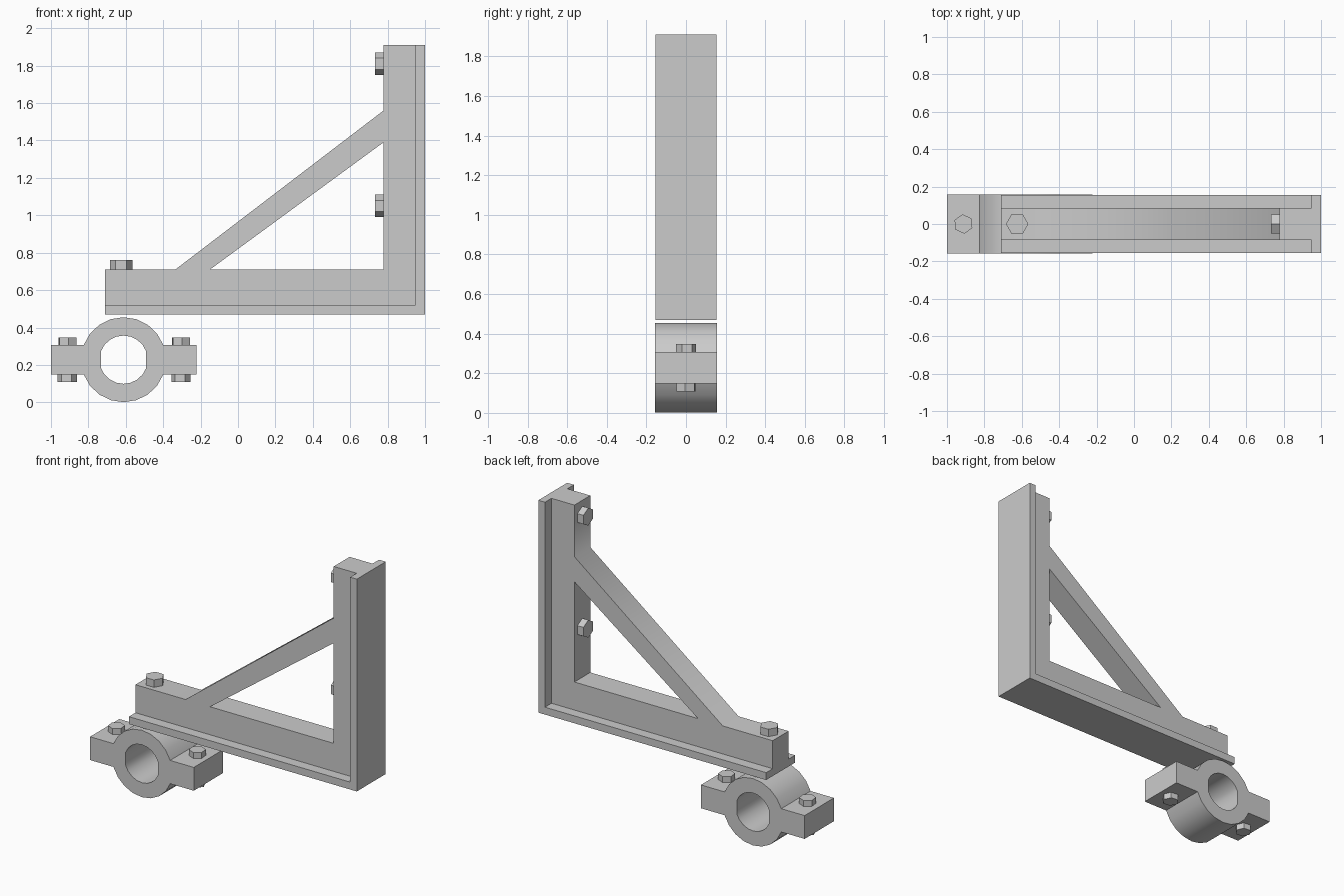
import bpy, bmesh, math
from mathutils import Matrix, Vector

cube = bpy.data.objects.get("Cube")
if cube:
    bpy.data.objects.remove(cube)

grey = bpy.data.materials.new("steel grey")
grey.use_nodes = True
grey.diffuse_color = (0.6, 0.6, 0.6, 1)
grey.node_tree.nodes["Principled BSDF"].inputs["Base Color"].default_value = (0.6, 0.6, 0.6, 1)


def finish(bm, name):
    bmesh.ops.recalc_face_normals(bm, faces=bm.faces)
    mesh = bpy.data.meshes.new(name)
    bm.to_mesh(mesh)
    bm.free()
    mesh.materials.append(grey)
    obj = bpy.data.objects.new(name, mesh)
    bpy.context.collection.objects.link(obj)
    bpy.ops.object.select_all(action='DESELECT')
    obj.select_set(True)
    bpy.context.view_layer.objects.active = obj
    bpy.ops.object.shade_smooth_by_angle(angle=math.radians(55))
    return obj


def plate(name, half_depth, *loops):
    """Extrude an x-z outline (further loops are holes) along y."""
    bm = bmesh.new()
    edges = []
    for loop in loops:
        verts = [bm.verts.new((x, -half_depth, z)) for x, z in loop]
        edges += [bm.edges.new((v, verts[i - 1])) for i, v in enumerate(verts)]
    bmesh.ops.triangle_fill(bm, edges=edges, use_beauty=True, normal=(0, -1, 0))
    ext = bmesh.ops.extrude_face_region(bm, geom=bm.faces[:])
    moved = [g for g in ext["geom"] if isinstance(g, bmesh.types.BMVert)]
    bmesh.ops.translate(bm, verts=moved, vec=(0, 2 * half_depth, 0))
    return finish(bm, name)


def bolt(name, base, direction, radius, height, turn):
    """Hexagonal bolt head standing on base and pointing along direction."""
    bm = bmesh.new()
    bmesh.ops.create_cone(bm, cap_ends=True, segments=6, radius1=radius,
                          radius2=radius, depth=height)
    d = Vector(direction)
    tilt = Vector((0, 0, 1)).rotation_difference(d).to_matrix().to_4x4()
    place = Matrix.Translation(Vector(base) + d * height / 2)
    bm.transform(place @ tilt @ Matrix.Rotation(math.radians(turn), 4, 'Z'))
    return finish(bm, name)


# L-shaped outer flange
left, right, bottom, top, thick = -0.71, 1.0, 0.47, 1.91, 0.05
plate("flange", 0.155, [(left, bottom), (right, bottom), (right, top),
                        (right - thick, top), (right - thick, bottom + thick),
                        (left, bottom + thick)])

# Narrower web with the diagonal brace and its triangular opening
shelf, post = 0.71, 0.778
plate("web_and_brace", 0.085,
      [(left, bottom + thick), (right - thick, bottom + thick), (right - thick, top),
       (post, top), (post, 1.56), (-0.335, shelf), (left, shelf)],
      [(-0.15, shelf), (post, shelf), (post, 1.39)])

# Pipe clamp: two arcs joined by ears, with a flat-sided bore
cx, cz, ear = -0.612, 0.228, 0.079
outer, inner, steps = 0.227, 0.129, 8
start = math.asin(ear / outer)


def arc(radius, offset):
    sweep = math.pi - 2 * start
    angles = [offset + start + sweep * i / steps for i in range(steps + 1)]
    return [(cx + radius * math.cos(a), cz + radius * math.sin(a)) for a in angles]


clamp_outline = (arc(outer, 0) + [(-1, cz + ear), (-1, cz - ear)]
                 + arc(outer, math.pi) + [(-0.222, cz - ear), (-0.222, cz + ear)])
plate("pipe_clamp", 0.157, clamp_outline, arc(inner, 0) + arc(inner, math.pi))

# Clamp bolts above and below each ear
for side, x in (("right", -0.912), ("left", -0.305)):
    for place, s in (("upper", 1), ("lower", -1)):
        bolt(f"{side}_{place}_clamp_bolt", (x, 0, cz + s * ear), (0, 0, s), 0.052, 0.04, 6)

# Bracket bolts on the shelf and the post
bolt("shelf_bolt", (-0.625, 0, shelf), (0, 0, 1), 0.06, 0.05, 30)
for name, z in (("upper_post_bolt", 1.81), ("lower_post_bolt", 1.05)):
    bolt(name, (post, 0, z), (-1, 0, 0), 0.06, 0.045, 30)
